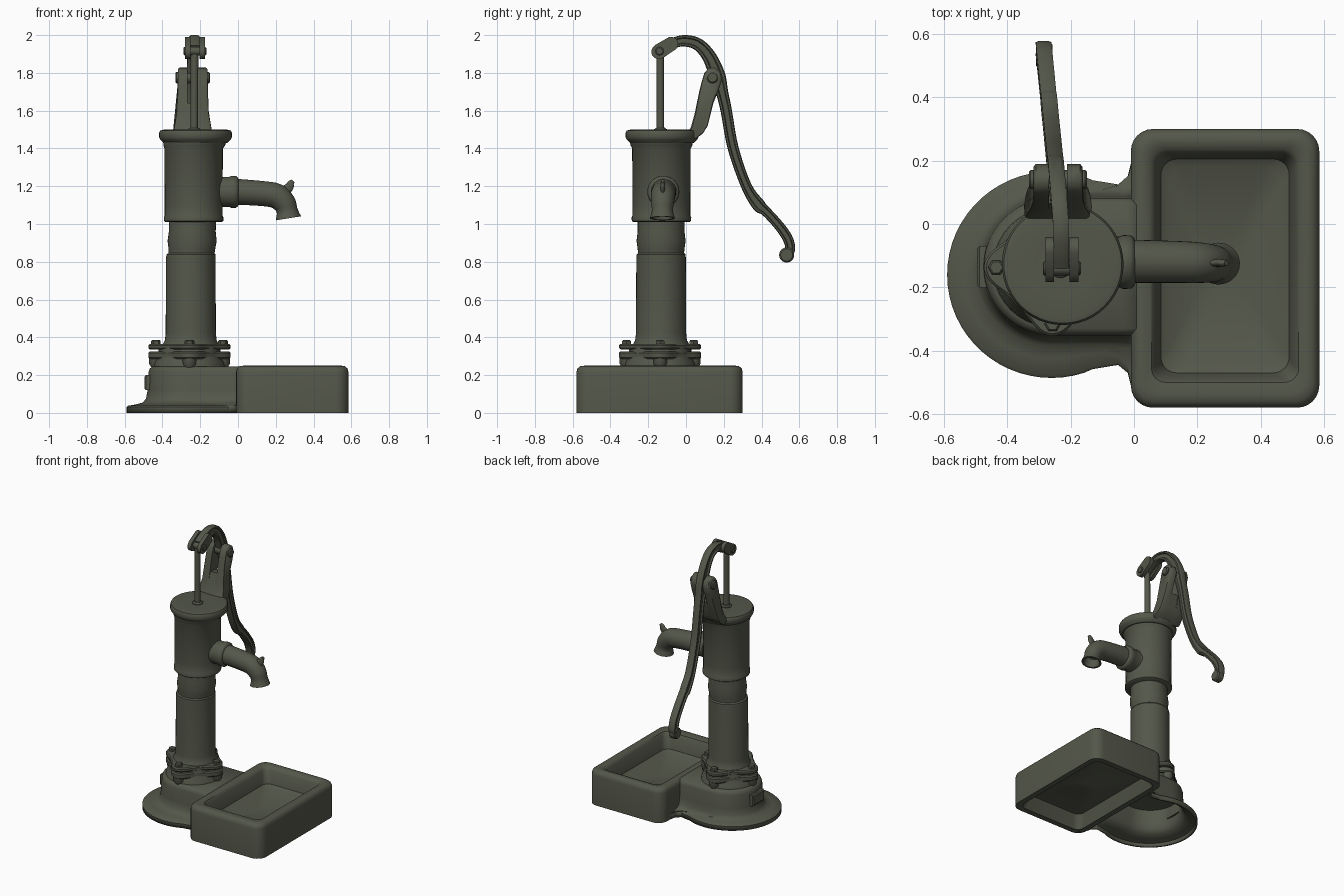
import bpy, bmesh, math
from mathutils import Vector, Matrix

iron = bpy.data.materials.new("dark_olive_iron")
iron.diffuse_color = (0.088, 0.095, 0.068, 1)


def finish(name, bm, angle=38):
    bmesh.ops.recalc_face_normals(bm, faces=bm.faces)
    me = bpy.data.meshes.new(name)
    bm.to_mesh(me)
    bm.free()
    me.materials.append(iron)
    ob = bpy.data.objects.new(name, me)
    bpy.context.collection.objects.link(ob)
    bpy.ops.object.select_all(action='DESELECT')
    bpy.context.view_layer.objects.active = ob
    ob.select_set(True)
    bpy.ops.object.shade_smooth_by_angle(angle=math.radians(angle))
    return ob


def loft(name, rings, closed=True, caps=(True, True), angle=38):
    bm = bmesh.new()
    vs = [[bm.verts.new(p) for p in r] for r in rings]
    n = len(vs[0])
    for a, b in zip(vs, vs[1:]):
        for i in range(n if closed else n - 1):
            j = (i + 1) % n
            bm.faces.new((a[i], a[j], b[j], b[i]))
    if caps[0]:
        bm.faces.new(vs[0])
    if caps[1]:
        bm.faces.new(vs[-1])
    return finish(name, bm, angle)


def lathe(name, cx, cy, profile, n=40, rot=0):
    """Profile rows are (radius, z) or (radius, z, x shift)."""
    rings = []
    for r, z, *s in profile:
        x = cx + (s[0] if s else 0)
        rings.append([(x + r * math.cos(rot + 2 * math.pi * i / n),
                       cy + r * math.sin(rot + 2 * math.pi * i / n), z) for i in range(n)])
    return loft(name, rings)


def rod(name, a, b, r, n=24):
    a, b = Vector(a), Vector(b)
    q = (b - a).to_track_quat('Z', 'Y')
    e = r * 0.2
    L = (b - a).length
    rows = [(r - e, 0), (r, e), (r, L - e), (r - e, L)]
    return loft(name, [[a + q @ Vector((s * math.cos(2 * math.pi * i / n),
                s * math.sin(2 * math.pi * i / n), h)) for i in range(n)] for s, h in rows])


def sweep_rings(rows, side, section, steps=5):
    """Rows are (x, y, z, half depth, half width), smoothed as a spline."""
    P = [Vector(r) for r in rows]
    P = [2 * P[0] - P[1]] + P + [2 * P[-1] - P[-2]]
    pts = []
    for i in range(1, len(P) - 2):
        a, b, c, d = P[i - 1:i + 3]
        for k in range(steps):
            t = k / steps
            pts.append(0.5 * (2 * b + (c - a) * t + (2 * a - 5 * b + 4 * c - d) * t * t
                              + (3 * b - a - 3 * c + d) * t ** 3))
    pts.append(P[-2])
    rings = []
    for i, p in enumerate(pts):
        tan = Vector(pts[min(i + 1, len(pts) - 1)][:3]) - Vector(pts[max(i - 1, 0)][:3])
        nrm = side.cross(tan).normalized()
        o = Vector(p[:3])
        rings.append([o + nrm * u * p[3] + side * v * p[4] for u, v in section])
    return rings


def rrect(x0, x1, y0, y1, r, z, k=6):
    out = []
    for cx, cy, a in ((x1 - r, y1 - r, 0), (x0 + r, y1 - r, 90), (x0 + r, y0 + r, 180), (x1 - r, y0 + r, 270)):
        for i in range(k + 1):
            t = math.radians(a + 90 * i / k)
            out.append((cx + r * math.cos(t), cy + r * math.sin(t), z))
    return out


ROUND = [(math.cos(2 * math.pi * i / 32), math.sin(2 * math.pi * i / 32)) for i in range(32)]
X, Y = Vector((1, 0, 0)), Vector((0, 1, 0))

# Water basin: hollow underside, rounded rim, sloping floor
loft("basin", [
    rrect(0.24, 0.32, -0.18, -0.10, 0.035, 0.06),
    rrect(0.20, 0.36, -0.22, -0.06, 0.06, 0.075),
    rrect(0.06, 0.52, -0.50, 0.22, 0.05, 0.09),
    rrect(0.03, 0.545, -0.54, 0.26, 0.05, 0.0),
    rrect(-0.01, 0.585, -0.58, 0.30, 0.07, 0.0),
    rrect(-0.01, 0.585, -0.58, 0.30, 0.07, 0.215),
    rrect(-0.005, 0.58, -0.575, 0.295, 0.068, 0.235),
    rrect(0.01, 0.565, -0.56, 0.28, 0.06, 0.248),
    rrect(0.03, 0.545, -0.535, 0.26, 0.05, 0.25),
    rrect(0.055, 0.52, -0.50, 0.235, 0.045, 0.243),
    rrect(0.068, 0.507, -0.488, 0.222, 0.04, 0.225),
    rrect(0.085, 0.49, -0.47, 0.205, 0.05, 0.135),
    rrect(0.11, 0.465, -0.445, 0.18, 0.05, 0.12),
    rrect(0.24, 0.32, -0.18, -0.10, 0.035, 0.095)])

# Base: round foot plate with a neck, rising into a pedestal joined to the basin
ARC = 36


def foot(inset, z):
    end = [(0.03, 0.23), (-0.005, 0.21), (-0.02, 0.15), (-0.05, 0.125), (-0.13, 0.138)]
    arc = [(-0.26 + (0.33 - inset) * math.cos(t), -0.16 + (0.326 - inset) * math.sin(t))
           for t in (math.radians(72 + 216 * i / ARC) for i in range(ARC + 1))]
    pts = [(x, y - inset) for x, y in end] + arc + [(x, -0.32 - y + inset) for x, y in reversed(end)]
    return [Vector((x, y, z)) for x, y in pts]


def wall(r, z):
    xs = (0.03, -0.03, -0.08, -0.14, -0.2)
    arc = [(-0.257 + r * math.cos(t), -0.135 + r * math.sin(t))
           for t in (math.radians(90 + 180 * i / ARC) for i in range(ARC + 1))]
    pts = [(x, -0.135 + r) for x in xs] + arc + [(x, -0.135 - r) for x in reversed(xs)]
    return [Vector((x, y, z)) for x, y in pts]


def mix(t, z):
    return [a.lerp(b, t).xy.to_3d() + Vector((0, 0, z)) for a, b in zip(foot(0, 0), wall(0.232, 0))]


base = loft("pedestal_base", [foot(0, 0), foot(0, 0.03), foot(0.008, 0.038), mix(0.5, 0.045), mix(0.85, 0.055),
            wall(0.23, 0.075), wall(0.222, 0.12), wall(0.217, 0.215), wall(0.21, 0.235), wall(0.195, 0.246)],
            closed=False, caps=(False, True))
mod = base.modifiers.new("shell", 'SOLIDIFY')
mod.thickness, mod.offset = 0.015, -1

# Raised pad on the left of the pedestal
loft("side_pad", [[(x, y, z) for y, z in ((-0.2 + e, 0.12 + e), (-0.07 - e, 0.12 + e),
                                          (-0.07 - e, 0.2 - e), (-0.2 + e, 0.2 - e))]
                  for x, e in ((-0.45, 0), (-0.488, 0), (-0.495, 0.008))])

# Two lobed flanges with bosses and hex bolts
PX, PY = -0.257, -0.137


def lobed(s, z):
    out = []
    for i in range(96):
        a = 2 * math.pi * i / 96
        r = s + 0.165 + 0.052 * ((1 + math.cos(4 * a)) / 2) ** 1.6
        out.append((PX + r * math.cos(a), PY + r * math.sin(a), z))
    return out


lathe("flange_core", PX, PY, [(0.195, 0.2), (0.185, 0.27), (0.165, 0.3), (0.165, 0.36)])
for nm, z0, z1 in (("lower_flange", 0.285, 0.326), ("upper_flange", 0.335, 0.366)):
    loft(nm, [lobed(-0.008, z0), lobed(0, z0 + 0.008), lobed(0, z1 - 0.008), lobed(-0.008, z1)])
for i in range(4):
    a = math.pi / 2 * i
    bx, by = PX + 0.178 * math.cos(a), PY + 0.178 * math.sin(a)
    lathe(f"flange_boss_{i}", bx, by, [(0.02, 0.235), (0.036, 0.26), (0.036, 0.3)], 20)
    lathe(f"flange_bolt_{i}", bx, by, [(0.026, 0.36), (0.026, 0.38), (0.02, 0.386)], 6)

# Lower pipe and pump cylinder with cap
lathe("lower_pipe", -0.25, -0.132, [(0.15, 0.36), (0.137, 0.385), (0.133, 0.42), (0.131, 0.82), (0.13, 0.838, 0.002),
      (0.122, 0.846, 0.004), (0.124, 0.87, 0.006), (0.13, 0.91, 0.007), (0.124, 0.96, 0.008), (0.124, 1.03, 0.01)])
lathe("pump_cylinder", -0.235, -0.13, [(0.148, 1.01), (0.157, 1.016), (0.158, 1.035), (0.153, 1.045), (0.153, 1.1),
      (0.155, 1.4), (0.163, 1.415, 0.003), (0.167, 1.435, 0.006)])
lathe("cylinder_cap", -0.225, -0.127, [(0.168, 1.43), (0.186, 1.447), (0.192, 1.458), (0.192, 1.485),
      (0.186, 1.495), (0.17, 1.499), (0.09, 1.492), (0.03, 1.495)], 48)

# Spout with collar, open mouth and hook
sp = sweep_rings([(-0.13, -0.12, 1.17, 0.085, 0.083), (-0.07, -0.12, 1.17, 0.07, 0.07),
                  (0.0, -0.118, 1.17, 0.068, 0.068), (0.14, -0.12, 1.16, 0.066, 0.066),
                  (0.205, -0.122, 1.147, 0.066, 0.064), (0.245, -0.124, 1.11, 0.061, 0.06),
                  (0.26, -0.125, 1.07, 0.056, 0.056), (0.267, -0.125, 1.03, 0.068, 0.066)], Y, ROUND)


def shrink(ring, s):
    c = sum(ring, Vector()) / len(ring)
    return [c + (p - c) * s for p in ring]


loft("spout", sp + [shrink(sp[-1], 0.82), shrink(sp[-5], 0.8), shrink(sp[-9], 0.8)])
loft("spout_collar", [[(x, -0.12 + r * u, 1.17 + r * v) for u, v in ROUND] for x, r in
     ((-0.1, 0.08), (-0.045, 0.08), (-0.035, 0.085), (-0.01, 0.084), (0.0, 0.076), (0.005, 0.06))])
loft("spout_hook", sweep_rings([(0.24, -0.123, 1.165, 0.03, 0.012), (0.27, -0.123, 1.195, 0.024, 0.012),
     (0.28, -0.123, 1.215, 0.018, 0.011), (0.292, -0.123, 1.228, 0.01, 0.008)], Y, ROUND))

# Forked handle bracket
BX = -0.24
side = [(0.0, 1.47), (0.025, 1.51), (0.045, 1.58), (0.07, 1.7), (0.085, 1.76), (0.097, 1.8), (0.12, 1.825),
        (0.15, 1.828), (0.18, 1.805), (0.19, 1.765), (0.173, 1.71), (0.145, 1.64), (0.115, 1.52), (0.09, 1.48), (0.05, 1.45)]
for s, nm in ((-1, "left"), (1, "right")):
    def spread(z, e):
        return BX + s * (0.078 + 0.024 * max(0, (1.62 - z) / 0.14) - e)
    outer = [(spread(z, 0), y, z) for y, z in side]
    loft(f"bracket_prong_{nm}", [[(BX + s * 0.028, y, z) for y, z in side],
         [(spread(z, 0.008), y, z) for y, z in side],
         [(spread(z, 0), 0.1 + (y - 0.1) * 0.88, 1.64 + (z - 1.64) * 0.96) for y, z in side]], angle=50)
web = [(0.0, 1.47), (0.025, 1.51), (0.045, 1.58), (0.065, 1.64), (0.135, 1.63), (0.115, 1.52), (0.09, 1.48), (0.05, 1.45)]
loft("bracket_web", [[(BX + d, y, z) for y, z in web] for d in (-0.04, 0.04)])
rod("pivot_pin", (BX - 0.092, 0.14, 1.775), (BX + 0.092, 0.14, 1.775), 0.03)

# Curved handle with grooved sides
H = [(1, -.6), (1, .6), (.85, 1), (.55, 1), (.4, .6), (-.4, .6), (-.55, 1), (-.85, 1)]
H = H + [(-u, -v) for u, v in H]
path = [(-0.13, 1.925, .024), (-0.08, 1.952, .027), (-0.015, 1.97, .03), (0.06, 1.953, .033), (0.12, 1.89, .037),
        (0.165, 1.79, .042), (0.19, 1.7, .033), (0.213, 1.6, .03), (0.25, 1.4, .029), (0.32, 1.2, .028),
        (0.385, 1.1, .035), (0.42, 1.07, .027), (0.485, 1.0, .026), (0.535, 0.93, .027), (0.552, 0.87, .026), (0.535, 0.835, .026)]
loft("handle", sweep_rings([(-0.23 - 0.1 * max(0, y), y, z, w, 0.025) for y, z, w in path], X, H), angle=30)
rod("handle_end", (-0.31, 0.533, 0.836), (-0.257, 0.533, 0.836), 0.04)

# Clevis joining the handle to the pump rod
for s, nm in ((-1, "left"), (1, "right")):
    x0, x1 = -0.228 + s * 0.024, -0.228 + s * 0.052
    prof = []
    for i in range(16):
        a = 2 * math.pi * i / 16
        u, v = 0.045 * math.cos(a), 0.04 * math.sin(a)
        u += 0.065 if u > 0.001 else 0
        d = math.radians(32)
        prof.append((-0.14 + u * math.cos(d) - v * math.sin(d), 1.915 + u * math.sin(d) + v * math.cos(d)))
    loft(f"clevis_{nm}", [[(x, y, z) for y, z in prof] for x in (x0, x1)])
rod("clevis_pin", (-0.288, -0.14, 1.915), (-0.168, -0.14, 1.915), 0.022)
rod("pump_rod", (-0.232, -0.135, 1.48), (-0.23, -0.137, 1.925), 0.02)
lathe("rod_gland", -0.232, -0.135, [(0.035, 1.48), (0.035, 1.5), (0.026, 1.508)], 24)
